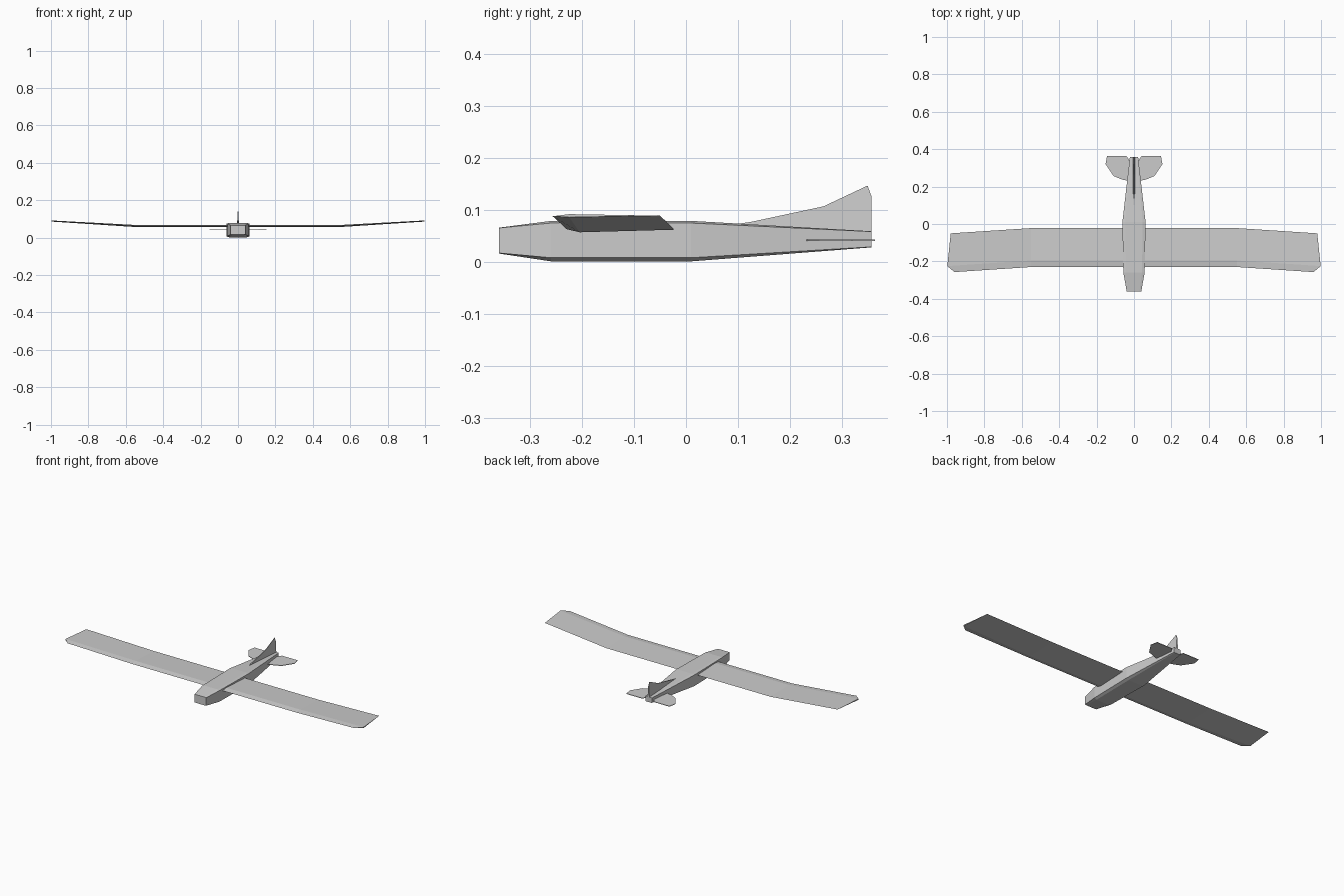
import bpy, bmesh

cube = bpy.data.objects.get("Cube")
if cube:
    bpy.data.objects.remove(cube, do_unlink=True)

grey = bpy.data.materials.new("light_grey")
grey.use_nodes = True
grey.diffuse_color = (0.6, 0.6, 0.6, 1)
grey.node_tree.nodes["Principled BSDF"].inputs["Base Color"].default_value = (0.6, 0.6, 0.6, 1)


def loft(name, rings):
    """Join matching rings of points with faces and cap both ends."""
    bm = bmesh.new()
    loops = [[bm.verts.new(p) for p in ring] for ring in rings]
    for a, b in zip(loops, loops[1:]):
        for i in range(len(a)):
            j = (i + 1) % len(a)
            bm.faces.new((a[i], a[j], b[j], b[i]))
    bm.faces.new(loops[0])
    bm.faces.new(loops[-1])
    bmesh.ops.recalc_face_normals(bm, faces=bm.faces)
    mesh = bpy.data.meshes.new(name)
    bm.to_mesh(mesh)
    bm.free()
    mesh.materials.append(grey)
    obj = bpy.data.objects.new(name, mesh)
    bpy.context.collection.objects.link(obj)
    return obj


# Fuselage: box section with shallow chamfers; y, half width, bottom, top, chamfer
def hull_ring(y, w, low, high, c):
    half = [(w * 0.75, low), (w, low + c), (w, high - c * 0.6), (w * 0.75, high)]
    return [(x, y, z) for x, z in half] + [(-x, y, z) for x, z in reversed(half)]


loft("fuselage", [hull_ring(*s) for s in (
    (-0.36, 0.039, 0.016, 0.066, 0.001),
    (-0.26, 0.057, 0.001, 0.079, 0.007),
    (0.01, 0.062, 0.001, 0.079, 0.007),
    (0.358, 0.022, 0.028, 0.059, 0.001))])

# Wing: four-point aerofoil (nose, crest, trailing edge, belly), swept up outboard
tip = [(0.96, -0.257, 0.088), (0.998, -0.225, 0.092),
       (0.98, -0.05, 0.089), (0.998, -0.225, 0.086)]
foil = [(-0.23, 0.063), (-0.195, 0.068), (-0.022, 0.062), (-0.205, 0.057)]
mid = [(0.55, y, z) for y, z in foil]
flip = lambda ring: [(-x, y, z) for x, y, z in ring]
loft("wing", [flip(tip), flip(mid), mid, tip])

# Tailplane halves
plan = [(0.0, 0.225), (0.065, 0.238), (0.11, 0.257), (0.152, 0.32),
        (0.144, 0.364), (0.04, 0.364), (0.022, 0.335), (0.0, 0.335)]
for side, label in ((1, "left"), (-1, "right")):
    loft(label + "_tailplane",
         [[(side * x, y, z) for x, y in plan] for z in (0.0405, 0.0435)])

# Fin: thicker at its root, thin along the top
fin = [(0.09, 0.072, 0.003), (0.125, 0.077, 0.003), (0.265, 0.107, 0.002),
       (0.35, 0.147, 0.001), (0.358, 0.125, 0.002), (0.358, 0.055, 0.006),
       (0.25, 0.06, 0.006)]
loft("fin", [[(side * t, y, z) for y, z, t in fin] for side in (-1, 1)])
